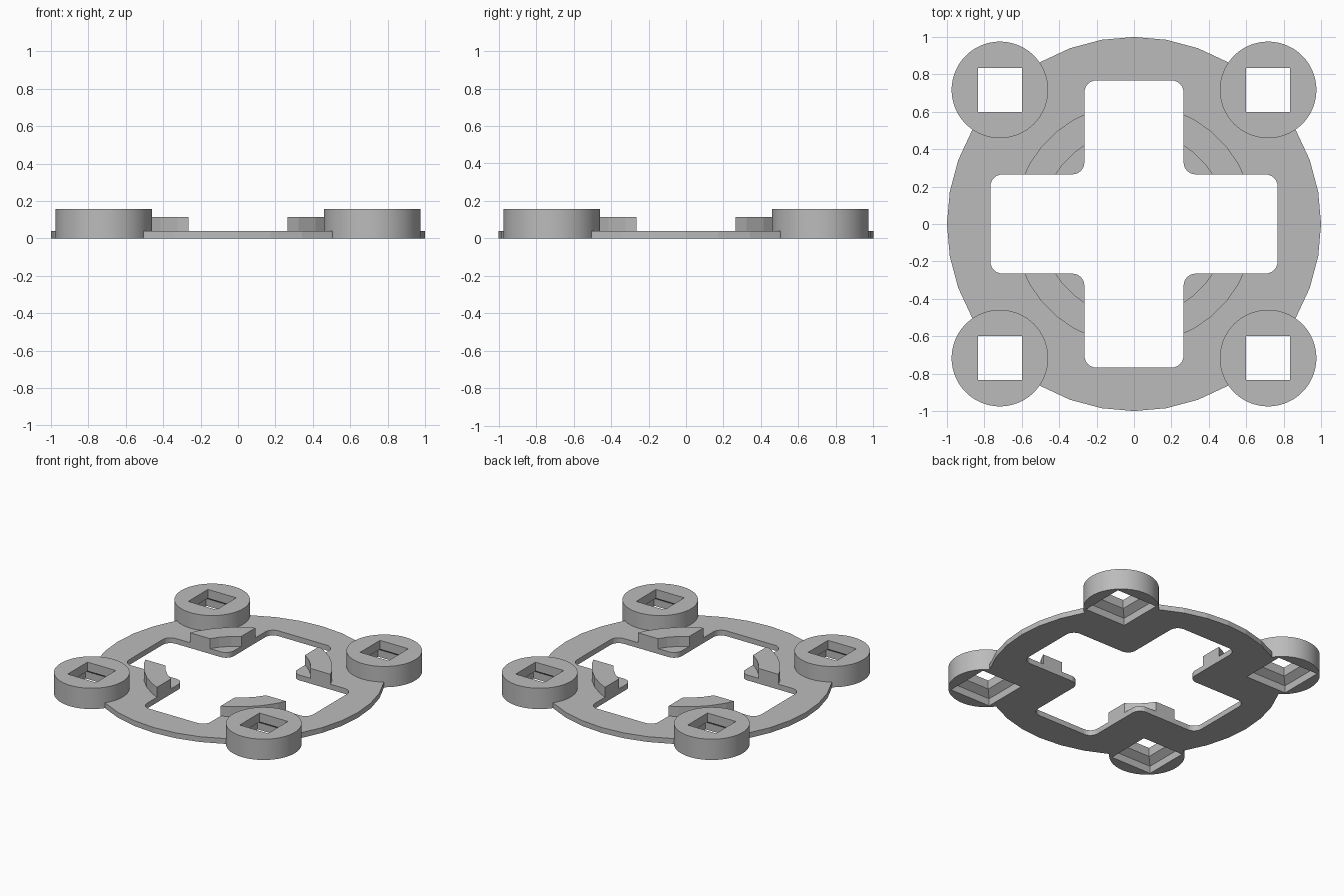
import bpy, bmesh, math

cube = bpy.data.objects.get("Cube")
if cube:
    bpy.data.objects.remove(cube, do_unlink=True)

grey = bpy.data.materials.new("matte grey")
grey.use_nodes = True
grey.diffuse_color = (0.5, 0.5, 0.5, 1)
grey.node_tree.nodes["Principled BSDF"].inputs["Base Color"].default_value = (0.5, 0.5, 0.5, 1)

POST = 0.717          # distance of post centres from both axes
PLATE_TOP = 0.04
CORNERS = [(sx, sy) for sx in (-1, 1) for sy in (-1, 1)]


def circle(r, n, cx=0, cy=0):
    return [(cx + r * math.cos(math.tau * i / n), cy + r * math.sin(math.tau * i / n)) for i in range(n)]


def square(side, cx, cy):
    h = side / 2
    return [(cx - h, cy - h), (cx + h, cy - h), (cx + h, cy + h), (cx - h, cy + h)]


def loft(name, sections, fillet=0):
    """Closed solid through (outline, z) sections, with optional rounded upright edges."""
    bm = bmesh.new()
    rings = [[bm.verts.new((x, y, z)) for x, y in outline] for outline, z in sections]
    n = len(rings[0])
    for low, high in zip(rings, rings[1:]):
        for i in range(n):
            j = (i + 1) % n
            bm.faces.new((low[i], low[j], high[j], high[i]))
    bm.faces.new(rings[0][::-1])
    bm.faces.new(rings[-1])
    if fillet:
        upright = [e for e in bm.edges if abs(e.verts[0].co.z - e.verts[1].co.z) > 0.01]
        bmesh.ops.bevel(bm, geom=upright, offset=fillet, segments=6, profile=0.5, affect='EDGES')
    bmesh.ops.recalc_face_normals(bm, faces=bm.faces)
    mesh = bpy.data.meshes.new(name)
    bm.to_mesh(mesh)
    bm.free()
    mesh.materials.append(grey)
    obj = bpy.data.objects.new(name, mesh)
    bpy.context.collection.objects.link(obj)
    return obj


def cut(obj, cutters):
    for cutter in cutters:
        mod = obj.modifiers.new("cut", 'BOOLEAN')
        mod.operation = 'DIFFERENCE'
        mod.solver = 'EXACT'
        mod.object = cutter
        bpy.context.view_layer.objects.active = obj
        bpy.ops.object.modifier_apply(modifier=mod.name)


# Cross-shaped opening with rounded corners
a, b = 0.265, 0.768
quarter = [(b, -a), (b, a), (a, a)]
cross = []
for turn in range(4):
    cross += quarter
    quarter = [(-y, x) for x, y in quarter]
opening = loft("opening_cutter", [(cross, -0.1), (cross, 0.3)], fillet=0.065)

# Flat round plate
disc = circle(1, 36)
plate = loft("base_plate", [(disc, 0), (disc, PLATE_TOP)])
post_cutters = []
for sx, sy in CORNERS:
    c = circle(0.25, 64, sx * POST, sy * POST)
    post_cutters.append(loft("post_cutter", [(c, -0.1), (c, 0.3)]))
cut(plate, [opening] + post_cutters)

# Raised arc ridges: a ring trimmed by the opening
outer, inner = circle(0.645, 36), circle(0.497, 36)
ridges = loft("arc_ridges", [(outer, PLATE_TOP), (outer, 0.115)])
bore = loft("bore_cutter", [(inner, -0.1), (inner, 0.3)])
cut(ridges, [bore, opening])

# Corner posts with a square hole that widens underneath
sockets = []
for k, (sx, sy) in enumerate(CORNERS):
    cx, cy = sx * POST, sy * POST
    c = circle(0.258, 96, cx, cy)
    post = loft(f"corner_post_{k + 1}", [(c, 0), (c, 0.157)])
    wide, narrow = square(0.34, cx, cy), square(0.236, cx, cy)
    socket = loft("socket_cutter", [(wide, -0.1), (wide, 0.055), (narrow, 0.09), (narrow, 0.3)])
    cut(post, [socket])
    sockets.append(socket)
    bpy.ops.object.select_all(action='DESELECT')
    post.select_set(True)
    bpy.context.view_layer.objects.active = post
    bpy.ops.object.shade_smooth_by_angle(angle=math.radians(20))

# Remove the helper solids
for helper in [opening, bore] + post_cutters + sockets:
    bpy.data.objects.remove(helper, do_unlink=True)
